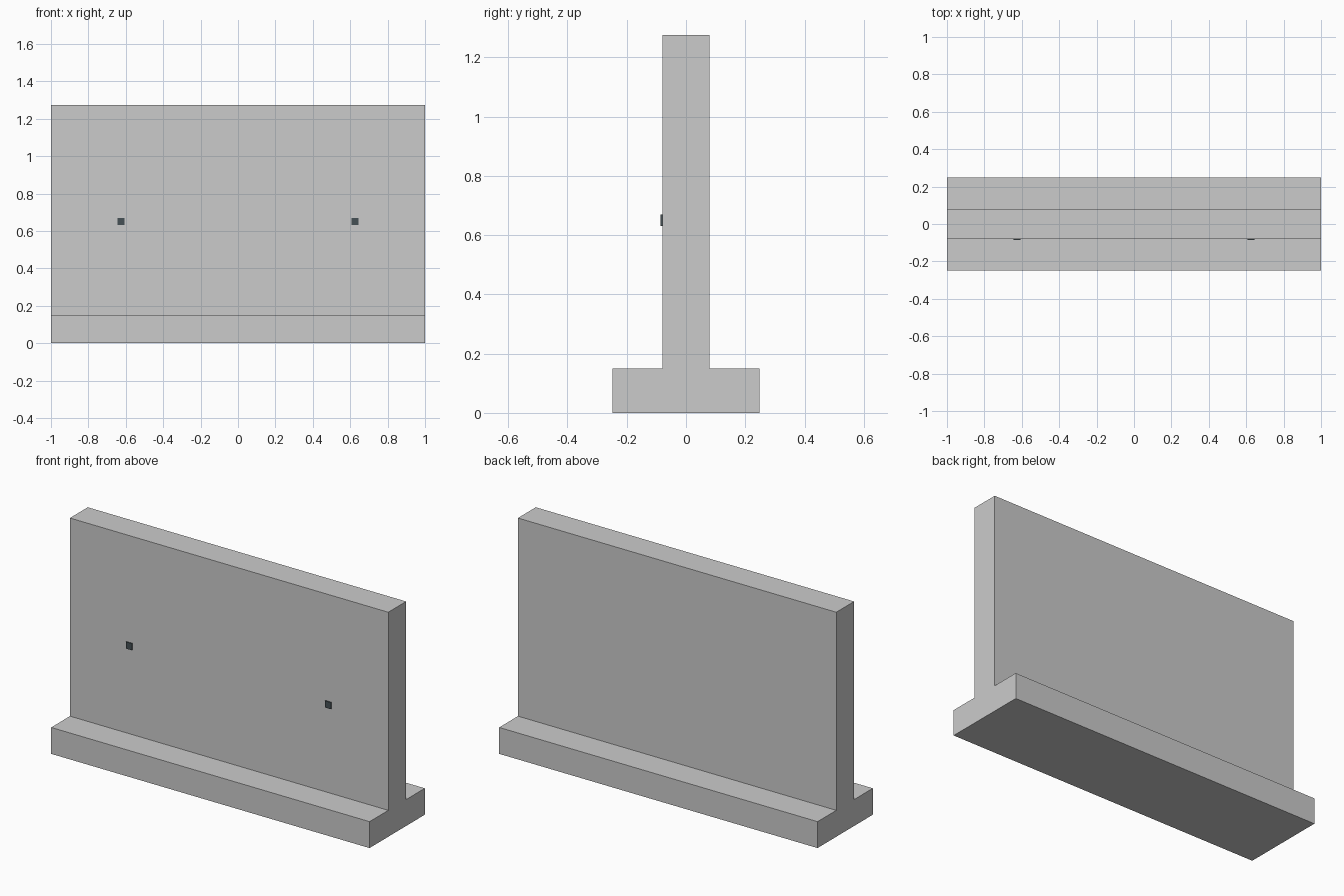
import bpy, bmesh

if "Cube" in bpy.data.objects:
    bpy.data.objects.remove(bpy.data.objects["Cube"])

LENGTH, HEIGHT = 2.0, 1.275
FOOT_HALF, FOOT_H, STEM_HALF = 0.248, 0.15, 0.08


def make_object(name, bm):
    bmesh.ops.recalc_face_normals(bm, faces=bm.faces)
    mesh = bpy.data.meshes.new(name)
    bm.to_mesh(mesh)
    bm.free()
    obj = bpy.data.objects.new(name, mesh)
    bpy.context.collection.objects.link(obj)
    return obj


# Wall: inverted T profile (y, z), mirrored and extruded along x
half = [(FOOT_HALF, 0), (FOOT_HALF, FOOT_H), (STEM_HALF, FOOT_H), (STEM_HALF, HEIGHT)]
profile = half + [(-y, z) for y, z in reversed(half)]
bm = bmesh.new()
face = bm.faces.new([bm.verts.new((-LENGTH / 2, y, z)) for y, z in profile])
ext = bmesh.ops.extrude_face_region(bm, geom=[face])
bmesh.ops.translate(bm, vec=(LENGTH, 0, 0),
                    verts=[g for g in ext["geom"] if isinstance(g, bmesh.types.BMVert)])
make_object("retaining_wall", bm)

# Dark square lifting sockets on the front face
dark = bpy.data.materials.new("dark_metal")
dark.diffuse_color = (0.06, 0.08, 0.09, 1)
dark.use_nodes = True
dark.node_tree.nodes["Principled BSDF"].inputs["Base Color"].default_value = dark.diffuse_color
for side, x in (("left", -0.625), ("right", 0.625)):
    bm = bmesh.new()
    bmesh.ops.create_cube(bm, size=1)
    bmesh.ops.scale(bm, vec=(0.038, 0.01, 0.038), verts=bm.verts)
    socket = make_object("socket_" + side, bm)
    socket.location = (x, -STEM_HALF - 0.001, 0.65)
    socket.data.materials.append(dark)
